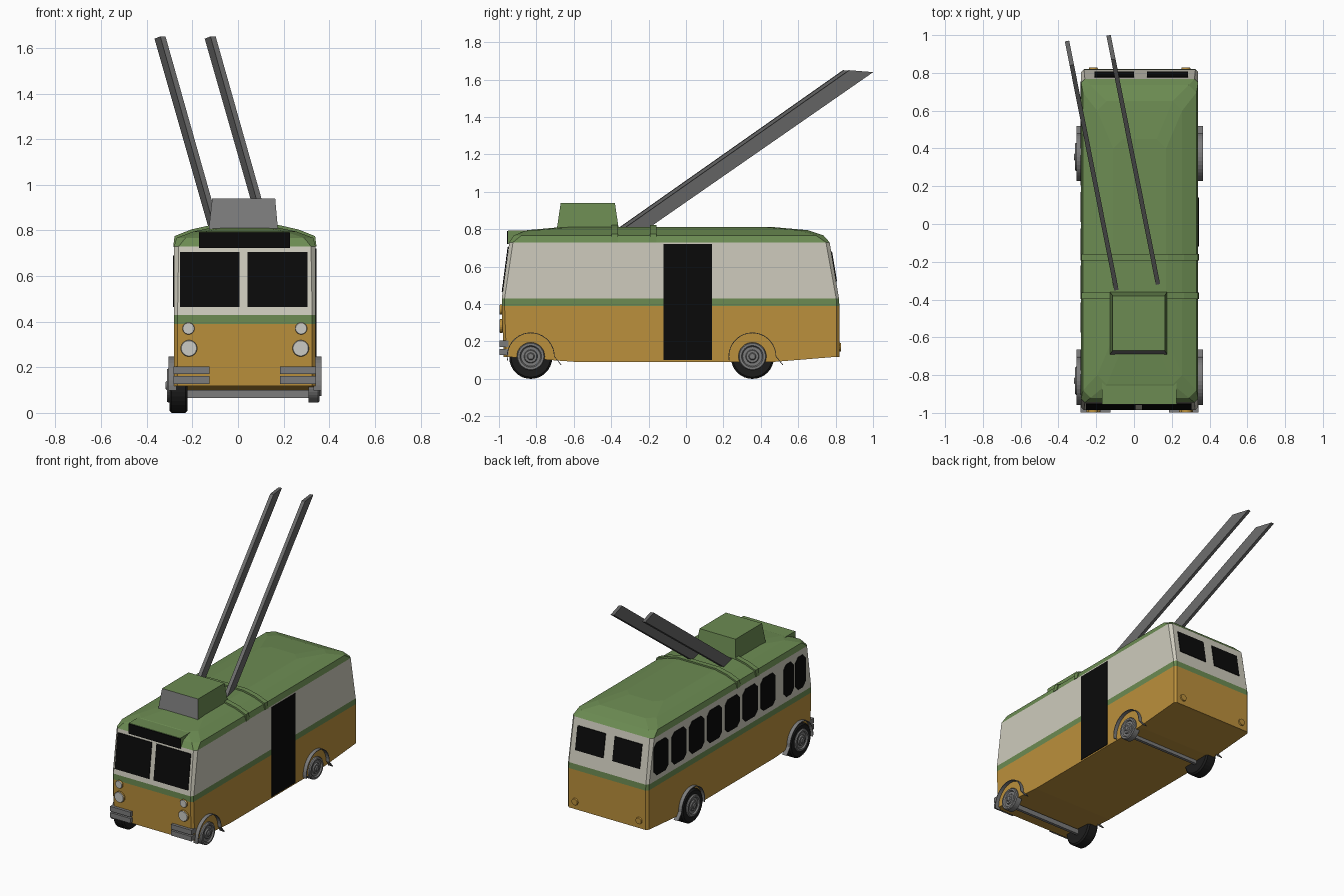
import bpy, bmesh, math
from mathutils import Vector

cube = bpy.data.objects.get("Cube")
if cube:
    bpy.data.objects.remove(cube)

CX = 0.03  # the body centreline


def material(name, color):
    m = bpy.data.materials.new(name)
    m.use_nodes = True
    m.diffuse_color = (*color, 1)
    m.node_tree.nodes["Principled BSDF"].inputs["Base Color"].default_value = (*color, 1)
    return m


GREEN = material("leaf green", (0.15, 0.26, 0.085))
ORANGE = material("amber", (0.50, 0.28, 0.045))
CREAM = material("cream", (0.62, 0.60, 0.51))
BLACK = material("black glass", (0.003, 0.003, 0.003))
GREY = material("mid grey", (0.2, 0.2, 0.2))
POLE = material("pole grey", (0.14, 0.14, 0.14))
LAMP = material("lamp white", (0.6, 0.6, 0.56))
RUBBER = material("rubber", (0.012, 0.012, 0.012))


def build(name, verts, faces, *mats):
    bm = bmesh.new()
    vs = [bm.verts.new(v) for v in verts]
    for f in faces:
        bm.faces.new([vs[i] for i in f])
    bmesh.ops.recalc_face_normals(bm, faces=bm.faces)
    mesh = bpy.data.meshes.new(name)
    bm.to_mesh(mesh)
    bm.free()
    for m in mats:
        mesh.materials.append(m)
    ob = bpy.data.objects.new(name, mesh)
    bpy.context.collection.objects.link(ob)
    return ob


def loft(name, rings, *mats, caps=True):
    """Skin a stack of equal closed rings."""
    n = len(rings[0])
    faces = [(r * n + i, r * n + (i + 1) % n, (r + 1) * n + (i + 1) % n, (r + 1) * n + i)
             for r in range(len(rings) - 1) for i in range(n)]
    if caps:
        faces += [tuple(range(n)), tuple(range((len(rings) - 1) * n, len(rings) * n))]
    return build(name, [p for ring in rings for p in ring], faces, *mats)


def prism(name, pts, offset, *mats):
    pts = [Vector(p) for p in pts]
    return loft(name, [pts, [p + Vector(offset) for p in pts]], *mats)


def box(name, x, y, z, *mats):
    return prism(name, [(x[0], y[0], z[0]), (x[1], y[0], z[0]), (x[1], y[1], z[0]), (x[0], y[1], z[0])],
                 (0, 0, z[1] - z[0]), *mats)


def lathe(name, profile, origin, axis, *mats, n=32):
    """Turn (radius, distance) pairs around an axis through origin."""
    axis = Vector(axis)
    u = axis.orthogonal().normalized()
    w = axis.cross(u)
    rings = [[Vector(origin) + axis * d + r * (u * math.cos(t) + w * math.sin(t))
              for t in (math.tau * i / n for i in range(n))] for r, d in profile]
    ob = loft(name, rings, *mats)
    return ob


# Body shell with arched roof: height, front, back, half width, corner cut
LAYERS = [(0.09, -0.975, 0.82, 0.31, 0.015), (0.39, -0.985, 0.82, 0.31, 0.015),
          (0.43, -0.985, 0.818, 0.31, 0.015), (0.73, -0.945, 0.768, 0.31, 0.02),
          (0.767, -0.92, 0.735, 0.3, 0.04), (0.795, -0.85, 0.65, 0.225, 0.05),
          (0.813, -0.65, 0.45, 0.14, 0.05)]
verts = []
for k, (z, f, b, h, c) in enumerate(LAYERS):
    length = b - f
    half = [(h - c, f), (h, f + c), (h, f + 0.22 * length), (h, f + 0.8 * length), (h, b - c), (h - c, b)]
    ring = [(x, y) for x, y in half] + [(-x, y) for x, y in reversed(half)]
    for x, y in ring:
        lift = 0.028 if k == 0 and (y < -0.9 or y > 0.7) else 0
        verts.append((CX + x, y, z + lift))
faces = [(k * 12 + i, k * 12 + (i + 1) % 12, k * 12 + 12 + (i + 1) % 12, k * 12 + 12 + i)
         for k in range(len(LAYERS) - 1) for i in range(12)]
for base in (0, 12 * (len(LAYERS) - 1)):
    faces += [(base + i, base + i + 1, base + 10 - i, base + 11 - i) for i in range(5)]
body = build("body", verts, faces, ORANGE, GREEN, CREAM)
for p in body.data.polygons:
    z = p.center.z
    p.material_index = 0 if z < 0.39 else 1 if z < 0.43 or z > 0.73 else 2


# Windscreen and rear windows lie on the sloping ends
def front_y(z):
    return -0.985 + 0.131 * (z - 0.43)


def back_y(z):
    return 0.818 - 0.167 * (z - 0.43)


for i, (a, b) in enumerate([(-0.255, 0.007), (0.042, 0.305)]):
    prism(f"windscreen_{i}", [(x, front_y(z), z) for x, z in
                              [(a, 0.465), (b, 0.465), (b, 0.705), (a, 0.705)]], (0, -0.005, 0), BLACK)
for i, (a, b) in enumerate([(-0.21, 0.0), (0.07, 0.285)]):
    prism(f"rear_window_{i}", [(x, back_y(z), z) for x, z in
                               [(a, 0.52), (b, 0.52), (b, 0.68), (a, 0.68)]], (0, 0.005, 0), BLACK)

# Side windows with cut corners, along one side only
spans = [(0.755 - 0.195 * i, 0.16) for i in range(7)] + [(-0.665, 0.11), (-0.795, 0.11)]
for i, (top, width) in enumerate(spans):
    y0, y1, z0, z1, c = top - width, top, 0.465, 0.69, 0.03
    outline = [(y0 + c, z0), (y1 - c, z0), (y1, z0 + c), (y1, z1 - c),
               (y1 - c, z1), (y0 + c, z1), (y0, z1 - c), (y0, z0 + c)]
    prism(f"side_window_{i}", [(CX - 0.31, y, z) for y, z in outline], (-0.004, 0, 0), BLACK)

# Door
box("door", (0.338, 0.344), (-0.12, 0.14), (0.1, 0.72), BLACK)

# Destination sign
box("sign_housing", (-0.17, 0.225), (-0.952, -0.69), (0.722, 0.793), GREEN)
box("sign_face", (-0.17, 0.228), (-0.957, -0.951), (0.722, 0.79), BLACK)

# Roof bands
arch = [(0.314, 0.73), (0.308, 0.775), (0.235, 0.804), (0.15, 0.823)]
for i, y in enumerate((-0.398, -0.193)):
    outline = [(CX + x, y, z) for x, z in arch] + [(CX - x, y, z) for x, z in reversed(arch)]
    prism(f"roof_band_{i}", outline, (0, 0.035, 0), GREEN)

# Equipment box with tapered sides and a grey front
lower = [(-0.128, -0.69), (0.175, -0.69), (0.175, -0.36), (-0.128, -0.36)]
upper = [(-0.113, -0.67), (0.163, -0.67), (0.163, -0.38), (-0.113, -0.38)]
equipment = loft("equipment_box", [[(x, y, 0.805) for x, y in lower],
                                   [(x, y, 0.94) for x, y in upper]], GREEN, GREY)
for p in equipment.data.polygons:
    p.material_index = 1 if p.normal.y < -0.5 else 0

# Trolley poles, slanted prisms with level ends
for i, (x, y) in enumerate([(-0.342, 0.905), (-0.122, 0.935)]):
    slope = Vector((-0.1985, 1, 0))
    end = Vector((x, y, 1.65))
    start = end - slope * 1.21
    start.z = 0.80
    along = slope.normalized() * 0.065
    side = Vector((along.y, -along.x, 0)) * 0.18
    section = [along + side, along - side, -along - side, -along + side]
    loft(f"trolley_pole_{i}", [[start + s for s in section],
                               [end + s - Vector((0, 0, 0.08 * (s.y + 0.06))) for s in section]], POLE)

# Headlamps, bumpers and tail lamps
for s in (-1, 1):
    for label, x, z, r in [("headlamp", 0.245, 0.283, 0.037), ("marker_lamp", 0.247, 0.37, 0.027)]:
        at = (CX + s * x, -0.98, z)
        lathe(f"{label}_housing_{s}", [(r, 0), (r, 0.014)], at, (0, -1, 0), ORANGE, n=20)
        lathe(f"{label}_lens_{s}", [(r * 0.97, 0.014), (r * 0.9, 0.018)], at, (0, -1, 0), LAMP, n=20)
    lathe(f"tail_lamp_{s}", [(0.025, 0), (0.022, 0.014)], (CX + s * 0.245, 0.815, 0.17), (0, 1, 0), ORANGE, n=16)
    for j, z in enumerate((0.127, 0.17)):
        ends = sorted((CX + s * 0.155, CX + s * 0.312))
        box(f"bumper_bar_{s}_{j}", ends, (-0.998, -0.95), (z, z + 0.034), GREY)

# Wheels: hubs and arches on both sides, tyres on one
hub = [(0.075, -0.03), (0.075, 0.01), (0.07, 0.017), (0.058, 0.017), (0.052, 0.008),
       (0.036, 0.008), (0.032, 0.016), (0.02, 0.016), (0.015, 0.022)]
tyre = [(0.075, 0), (0.105, 0), (0.115, 0.01), (0.115, 0.07), (0.105, 0.08), (0.075, 0.08)]
for label, y in (("front", -0.83), ("rear", 0.355)):
    lathe(f"{label}_tyre", tyre, (-0.301, y, 0.115), (1, 0, 0), RUBBER)
    box(f"{label}_axle", (-0.23, 0.345), (y - 0.01, y + 0.01), (0.066, 0.1), GREY)
    for s in (-1, 1):
        face = CX + s * (0.31 if s > 0 else 0.325)
        lathe(f"{label}_hub_{s}", hub, (face, y, 0.12), (s, 0, 0), GREY)
        # Thin arch strip ending in a small rear flare
        path = [(math.cos(math.radians(a)), math.sin(math.radians(a))) for a in range(190, -1, -10)]
        outer = [(y + 0.128 * c, 0.12 + 0.128 * d) for c, d in path] + [(y + 0.165, 0.075)]
        inner = [(y + 0.124 * c, 0.12 + 0.124 * d) for c, d in path] + [(y + 0.161, 0.073)]
        n = len(outer)
        sections = [[(CX + s * h, *p) for h, p in ((0.3, o), (0.335, o), (0.335, q), (0.3, q))]
                    for o, q in zip(outer, inner)]
        loft(f"{label}_wheel_arch_{s}", sections, GREY)
